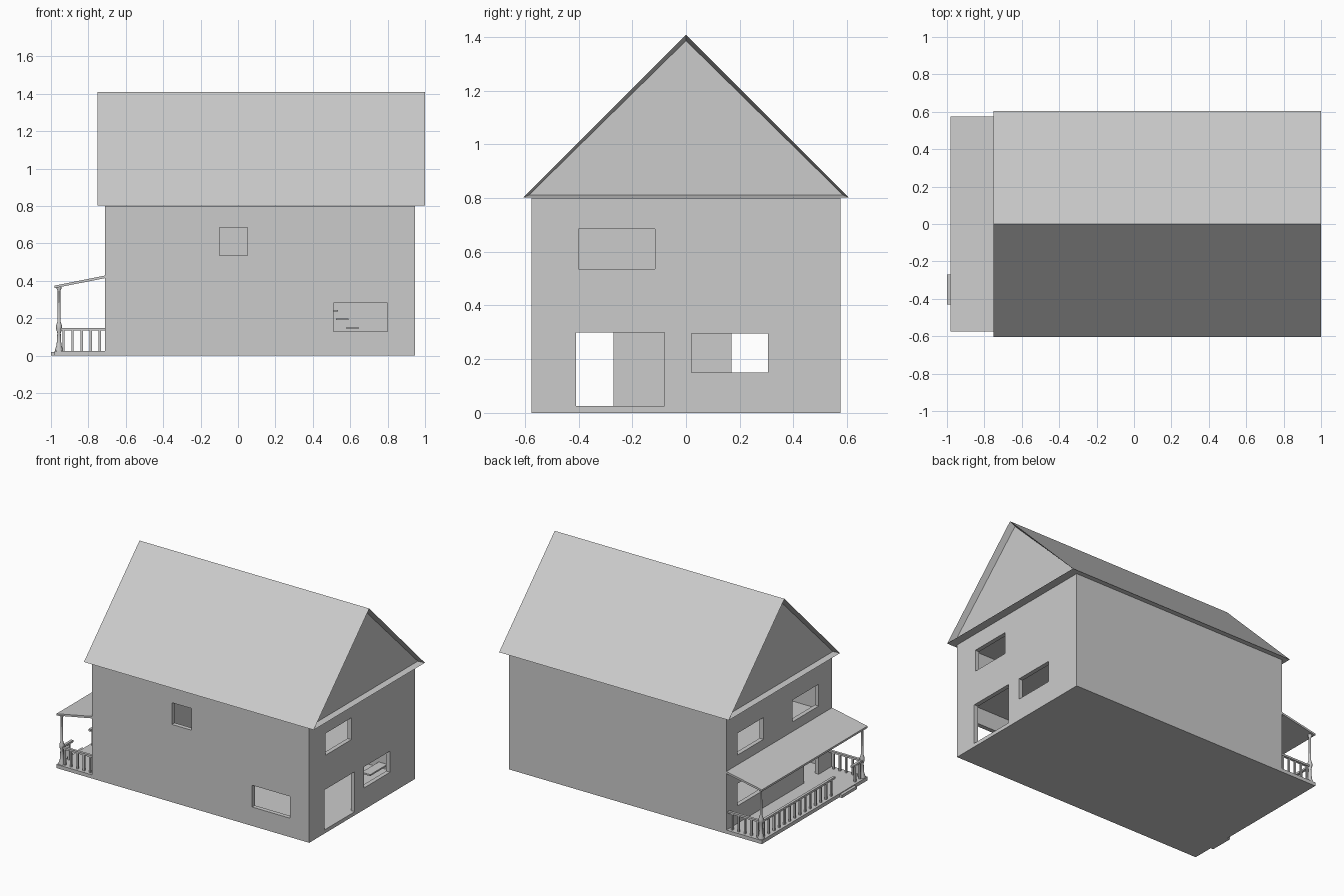
import bpy, bmesh, math
from mathutils import Matrix

if "Cube" in bpy.data.objects:
    bpy.data.objects.remove(bpy.data.objects["Cube"])


def mesh_object(name, bm):
    bmesh.ops.recalc_face_normals(bm, faces=bm.faces)
    me = bpy.data.meshes.new(name)
    bm.to_mesh(me)
    bm.free()
    ob = bpy.data.objects.new(name, me)
    bpy.context.collection.objects.link(ob)
    return ob


def add_box(bm, x0, x1, y0, y1, z0, z1):
    m = Matrix.Translation(((x0 + x1) / 2, (y0 + y1) / 2, (z0 + z1) / 2)) \
        @ Matrix.Diagonal((x1 - x0, y1 - y0, z1 - z0, 1))
    bmesh.ops.create_cube(bm, size=1, matrix=m)


def boxes(name, items):
    bm = bmesh.new()
    for b in items:
        add_box(bm, *b)
    return mesh_object(name, bm)


def prism(name, profile, axis_range, to_co):
    bm = bmesh.new()
    ends = [[bm.verts.new(to_co(a, b, t)) for a, b in profile] for t in axis_range]
    n = len(profile)
    caps = [bm.faces.new(e) for e in ends]
    for i in range(n):
        j = (i + 1) % n
        bm.faces.new((ends[0][i], ends[0][j], ends[1][j], ends[1][i]))
    bmesh.ops.recalc_face_normals(bm, faces=bm.faces)
    return bm, caps


def carve(ob, cuts):
    for c in cuts:
        cutter = boxes("cutter", [c])
        mod = ob.modifiers.new("cut", 'BOOLEAN')
        mod.operation, mod.solver, mod.object = 'DIFFERENCE', 'EXACT', cutter
        bpy.context.view_layer.objects.active = ob
        bpy.ops.object.modifier_apply(modifier=mod.name)
        bpy.data.objects.remove(cutter)


# House shell: rooms, then door and window openings
X0, X1, Y, T = -0.71, 0.945, 0.575, 0.03
house = boxes("house_walls", [(X0, X1, -Y, Y, 0, 0.8)])
xi0, xi1, yi = X0 + T, X1 - T, Y - T
right, left, front = (X1 - 0.05, X1 + 0.05), (X0 - 0.05, X0 + 0.05), (-Y - 0.05, -Y + 0.05)
carve(house, [
    (xi0, xi1, -yi, yi, 0.025, 0.395),            # ground floor room
    (xi0, -0.15, -yi, yi, 0.41, 0.785),           # upper rooms
    (-0.13, xi1, -yi, yi, 0.41, 0.785),
    (0.25, 0.58, 0.36, yi - 0.004, 0.38, 0.43),   # stairwell
    (*right, -0.41, -0.08, 0.0252, 0.30),         # right door and windows
    (*right, 0.02, 0.305, 0.15, 0.295),
    (*right, -0.40, -0.115, 0.535, 0.685),
    (-0.10, 0.05, *front, 0.535, 0.685),          # front windows
    (0.51, 0.80, *front, 0.13, 0.28),
    (*left, -0.43, -0.27, 0.0252, 0.305),         # porch door and left windows
    (*left, 0.17, 0.455, 0.145, 0.298),
    (*left, 0.17, 0.455, 0.495, 0.645),
    (*left, -0.43, -0.145, 0.495, 0.645),
])

# Gabled roof with recessed gable ends
bm, caps = prism("roof", [(-0.605, 0.803), (0.605, 0.803), (0, 1.408)], (-0.75, 1.0),
                 lambda a, b, t: (t, a, b))
bmesh.ops.inset_individual(bm, faces=caps, thickness=0.022, depth=-0.04)
mesh_object("roof", bm)

# Indoor stairs with open treads
boxes("stairs", [(0.69 - 0.055 * i, 0.755 - 0.055 * i, 0.36, yi,
                  0.051 + 0.046 * i, 0.061 + 0.046 * i) for i in range(8)])

# Porch deck, entry step and lean-to roof
boxes("porch_deck", [(-0.98, X0, -Y, Y, 0, 0.025)])
boxes("porch_step", [(-1.0, -0.98, -0.43, -0.27, 0, 0.02)])
bm, _ = prism("porch_roof", [(-0.98, 0.361), (X0, 0.414), (X0, 0.428), (-0.98, 0.374)],
              (-Y, Y), lambda a, b, t: (a, t, b))
mesh_object("porch_roof", bm)

# Turned corner posts
PX, PY = -0.957, 0.55
profile = [(0.0, 0.02), (0.021, 0.02), (0.021, 0.032), (0.013, 0.055), (0.009, 0.12),
           (0.015, 0.14), (0.016, 0.16), (0.008, 0.185), (0.007, 0.345), (0.013, 0.357),
           (0.013, 0.366), (0.0, 0.366)]
for side, s in (("left", -1), ("right", 1)):
    bm = bmesh.new()
    vs = [bm.verts.new((PX + r, s * PY, z)) for r, z in profile]
    es = [bm.edges.new(p) for p in zip(vs, vs[1:])]
    bmesh.ops.spin(bm, geom=vs + es, cent=(PX, s * PY, 0), axis=(0, 0, 1),
                   angle=math.tau, steps=12)
    bmesh.ops.remove_doubles(bm, verts=bm.verts, dist=1e-5)
    post = mesh_object("porch_post_" + side, bm)
    for o in bpy.context.selected_objects:
        o.select_set(False)
    post.select_set(True)
    bpy.context.view_layer.objects.active = post
    bpy.ops.object.shade_smooth_by_angle(angle=math.radians(35))


# Railings: top rail plus evenly spaced balusters
def railing(name, p, q, count):
    (ax, ay), (bx, by) = p, q
    w, h = 0.009, 0.006
    parts = [(min(ax, bx) - w, max(ax, bx) + w, min(ay, by) - w, max(ay, by) + w, 0.134, 0.147)]
    for i in range(count):
        f = (i + 0.5) / count
        x, y = ax + (bx - ax) * f, ay + (by - ay) * f
        parts.append((x - h, x + h, y - h, y + h, 0.02, 0.136))
    boxes(name, parts)


railing("railing_front_side", (PX, -PY), (X0 - 0.005, -PY), 5)
railing("railing_back_side", (PX, PY), (X0 - 0.005, PY), 5)
railing("railing_long", (PX, PY), (PX, -0.24), 14)
railing("railing_short", (PX, -PY), (PX, -0.445), 2)
